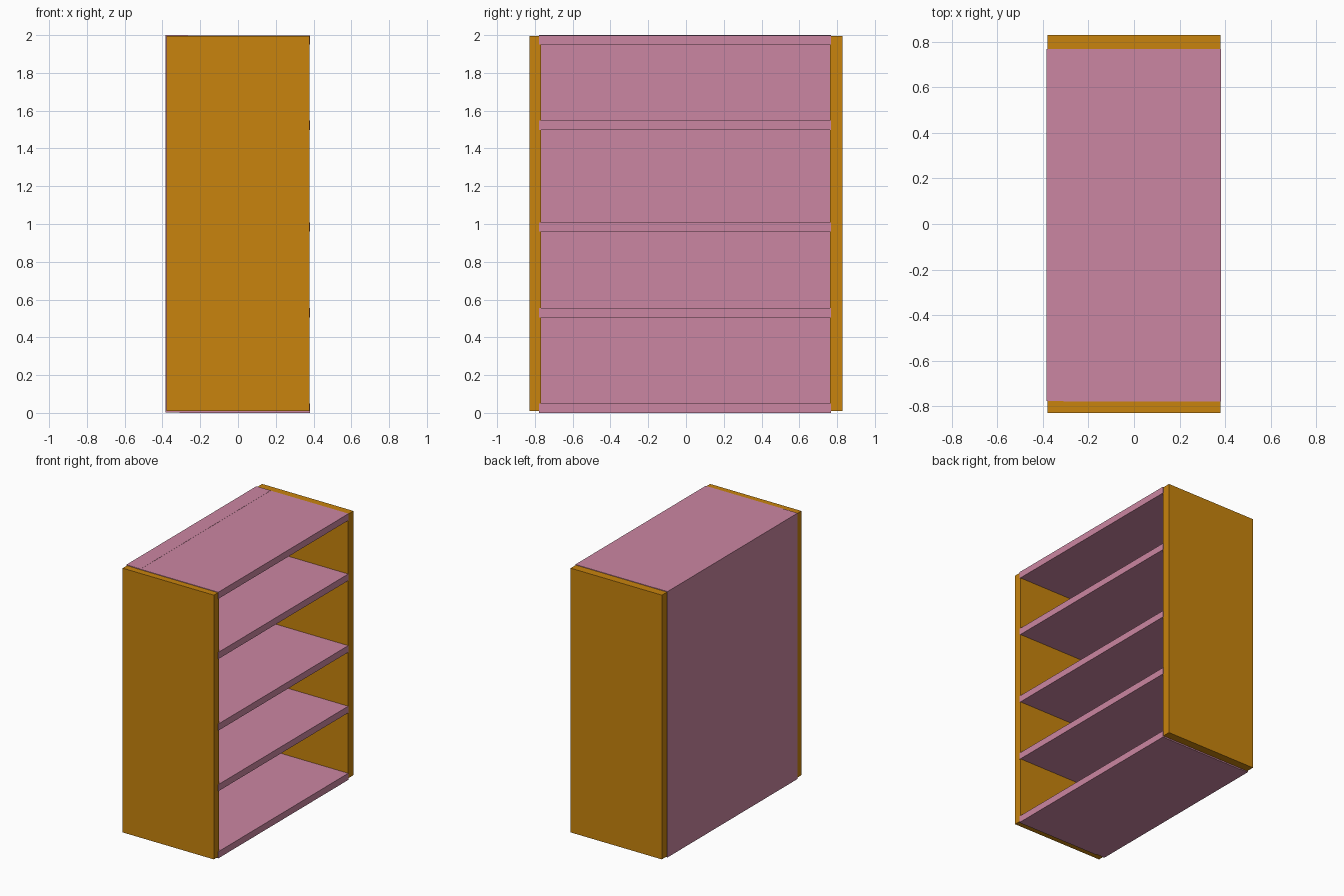
import bpy

if "Cube" in bpy.data.objects:
    bpy.data.objects.remove(bpy.data.objects["Cube"])


def material(name, color):
    mat = bpy.data.materials.new(name)
    mat.diffuse_color = color
    mat.use_nodes = True
    mat.node_tree.nodes["Principled BSDF"].inputs["Base Color"].default_value = mat.diffuse_color
    return mat


def box(name, x, y, z, mat):
    """Box spanning the given (min, max) ranges."""
    lo, hi = zip(x, y, z)
    bpy.ops.mesh.primitive_cube_add(size=1, location=[(a + b) / 2 for a, b in zip(lo, hi)])
    obj = bpy.context.object
    obj.name = name
    obj.scale = [b - a for a, b in zip(lo, hi)]
    bpy.ops.object.transform_apply(location=False, rotation=False, scale=True)
    obj.data.materials.append(mat)
    return obj


orange = material("orange_wood", (0.58, 0.23, 0.004, 1))
pink = material("pink_wood", (0.6, 0.24, 0.36, 1))

# Side panels
box("side_panel_left", (-0.379, 0.379), (-0.828, -0.767), (0.01, 1.995), orange)
box("side_panel_right", (-0.379, 0.379), (0.763, 0.828), (0.01, 1.995), orange)

# Back panel
box("back_panel", (-0.384, -0.265), (-0.777, 0.767), (0.003, 2.0), pink)

# Bottom, three shelves and top, set into the sides and back
levels = {"bottom_board": 0.0, "shelf_low": 0.504, "shelf_middle": 0.959,
          "shelf_high": 1.497, "top_board": 1.949}
for name, z in levels.items():
    box(name, (-0.31, 0.382), (-0.779, 0.767), (z, z + 0.05), pink)
